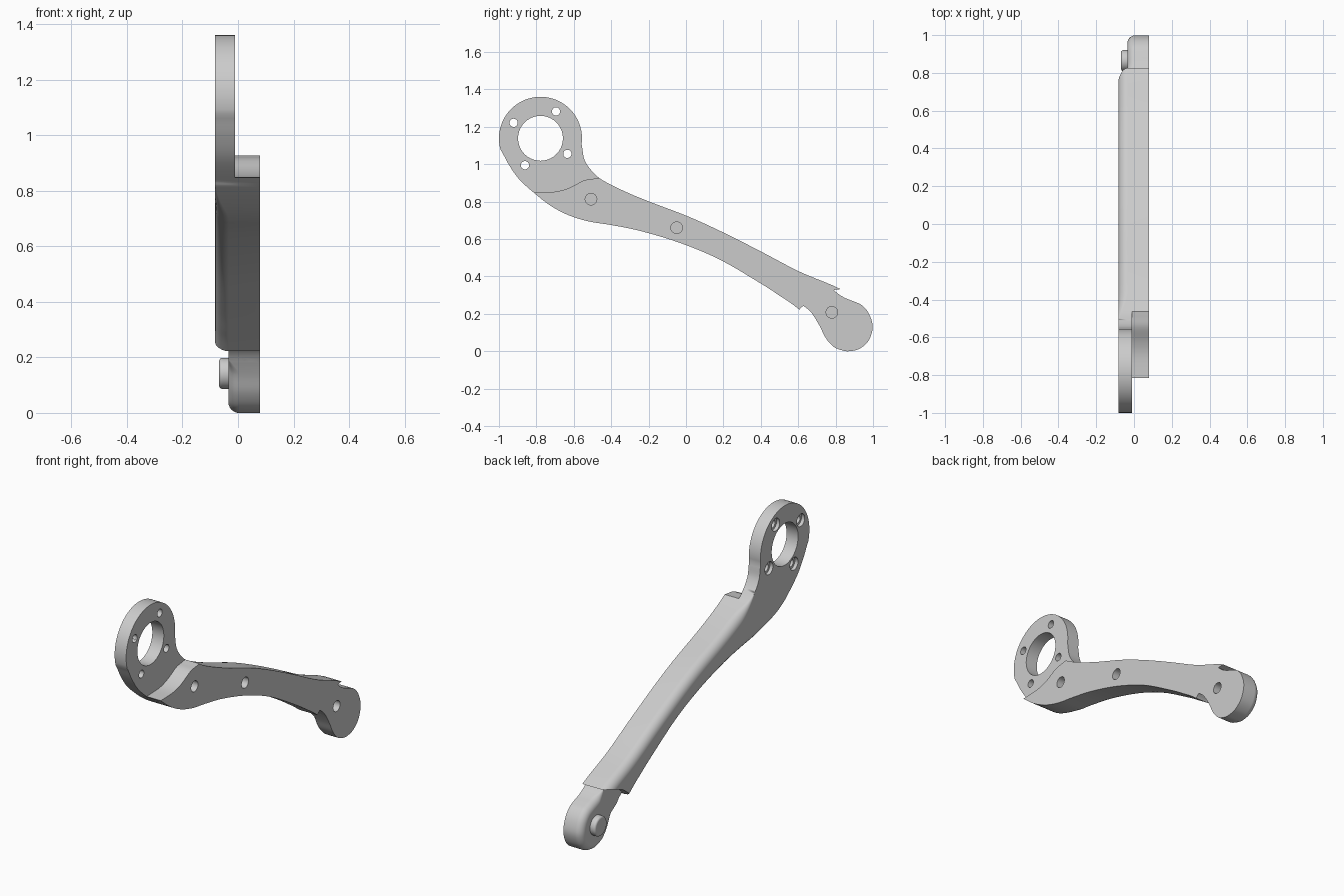
import bpy, bmesh, math
from mathutils import Vector

cube = bpy.data.objects.get("Cube")
if cube:
    bpy.data.objects.remove(cube, do_unlink=True)

grey = bpy.data.materials.new("plain_grey")
grey.use_nodes = True
COLOUR = (0.6, 0.6, 0.6, 1)
grey.diffuse_color = COLOUR
grey.node_tree.nodes["Principled BSDF"].inputs["Base Color"].default_value = COLOUR

BACK, STEP, FRONT = -0.083, -0.01, 0.08   # thickness levels along x
RING = Vector((-0.778, 1.138))            # ring centre in (y, z)


def clamp(t):
    return min(max(t, 0), 1)


def spline(points, steps=5):
    """Smooth open curve through (y, z) points."""
    p = [Vector(q) for q in points]
    p = [2 * p[0] - p[1]] + p + [2 * p[-1] - p[-2]]
    out = []
    for a, b, c, d in zip(p, p[1:], p[2:], p[3:]):
        for i in range(steps):
            t = i / steps
            out.append(0.5 * (2 * b + (c - a) * t + (2 * a - 5 * b + 4 * c - d) * t ** 2
                              + (3 * b - a - 3 * c + d) * t ** 3))
    return out + [p[-2]]


def arc(centre, radius, start, end, count):
    step = math.radians(end - start) / count
    return [Vector(centre) + radius * Vector((math.cos(math.radians(start) + i * step),
                                              math.sin(math.radians(start) + i * step)))
            for i in range(count + 1)]


def slab(name, outline, x0, x1, rounding=None, segments=6):
    """Counter-clockwise (y, z) outline extruded along x, its x0 rim rounded by rounding(point)."""
    pts = [Vector(p) for p in outline]
    n = len(pts)
    radii = [rounding(p) if rounding else 0 for p in pts]
    radii = [r if r > 0.002 else 0 for r in radii]
    bm = bmesh.new()
    levels = [[bm.verts.new((x1, p.x, p.y)) for p in pts]]
    for k in range(segments + 1 if rounding else 1):
        a = math.pi / 2 * k / segments
        level = []
        for i, (p, r) in enumerate(zip(pts, radii)):
            d = (pts[(i + 1) % n] - pts[i - 1]).normalized()
            q = p + Vector((-d.y, d.x)) * r * (1 - math.cos(a))
            level.append(bm.verts.new((x0 + r * (1 - math.sin(a)), q.x, q.y)))
        levels.append(level)
    for low, high in zip(levels, levels[1:]):
        for i in range(n):
            j = (i + 1) % n
            bm.faces.new((low[j], low[i], high[i], high[j]))
    bm.faces.new(levels[0])
    bm.faces.new(levels[-1][::-1])
    bmesh.ops.remove_doubles(bm, verts=bm.verts, dist=1e-5)
    mesh = bpy.data.meshes.new(name)
    bm.to_mesh(mesh)
    bm.free()
    mesh.materials.append(grey)
    obj = bpy.data.objects.new(name, mesh)
    bpy.context.collection.objects.link(obj)
    return obj


def disc(name, centre, radius, x0, x1, rounding=None):
    return slab(name, arc(centre, radius, 0, 360, 40)[:-1], x0, x1, rounding)


def combine(target, tool, operation="DIFFERENCE"):
    mod = target.modifiers.new("combine", "BOOLEAN")
    mod.operation, mod.solver, mod.object = operation, "EXACT", tool
    mod.use_self = True
    bpy.context.view_layer.objects.active = target
    bpy.ops.object.modifier_apply(modifier=mod.name)
    bpy.data.objects.remove(tool, do_unlink=True)


# Arm with ring end, full thickness, running on past its lower end
lower = [(-0.981, 1.06), (-0.944, 0.992), (-0.89, 0.917), (-0.805, 0.84), (-0.72, 0.775),
         (-0.623, 0.725), (-0.516, 0.693), (-0.409, 0.676), (-0.249, 0.644), (-0.035, 0.58),
         (0.18, 0.49), (0.393, 0.366), (0.5, 0.297), (0.607, 0.222), (0.88, 0)]
upper = [(1.03, 0.21), (0.826, 0.332), (0.607, 0.425), (0.393, 0.537), (0.18, 0.644),
         (0, 0.725), (-0.195, 0.799), (-0.329, 0.855), (-0.447, 0.915), (-0.505, 0.965),
         (-0.543, 1.024), (-0.555, 1.088)]


def arm_rounding(p):
    """Rim radius, fading out towards the ring and past the lower end."""
    t = clamp(((p - RING).length - 0.3) / 0.2)
    along = p.dot(Vector((0.87, -0.5)))
    return 0.05 * t * t * (3 - 2 * t) * clamp((0.75 - along) / 0.15)


outline = arc(RING, 0.222, -8, 196, 48) + spline(lower) + spline(upper)
arm = slab("arm", outline, BACK, FRONT, arm_rounding)

# Step that leaves the ring as a thinner plate
step_curve = spline([(-0.805, 0.848), (-0.698, 0.853), (-0.623, 0.874), (-0.548, 0.912),
                     (-0.495, 0.922), (-0.44, 0.93)])
combine(arm, slab("step_cutter", [(-1.2, 0.848)] + step_curve
                  + [(-0.4, 0.98), (-0.4, 1.5), (-1.2, 1.5)], STEP, 0.2))

# Curved cut across the lower end of the arm
end_curve = spline([(0.58, 0.18), (0.607, 0.222), (0.628, 0.243), (0.7, 0.295),
                    (0.785, 0.325), (0.826, 0.332), (0.9, 0.345)])
combine(arm, slab("end_cutter", end_curve[::-1] + [(0.58, -0.1), (1.2, -0.1), (1.2, 0.345)],
                  -0.2, 0.2))

# Foot at the lower end, its rim rounded away from the joint with the arm
JOINT = Vector((0.69, 0.3))
foot_curve = spline([(0.628, 0.243), (0.67, 0.206), (0.714, 0.136), (0.746, 0.072),
                     (0.789, 0.024), (0.837, 0.004), (0.874, 0), (0.928, 0.013),
                     (0.976, 0.056), (0.998, 0.126), (0.981, 0.195), (0.944, 0.243),
                     (0.9, 0.265), (0.858, 0.281), (0.82, 0.302), (0.79, 0.327)])
foot = slab("foot", foot_curve + [(0.74, 0.35), (0.6, 0.265)], -0.035, FRONT,
            lambda p: 0.04 * clamp(((p - JOINT).length - 0.105) / 0.05))
combine(arm, foot, "UNION")

# Pin on the back of the foot
pin = disc("pin", (0.865, 0.142), 0.056, -0.068, 0, lambda p: 0.012)
combine(arm, pin, "UNION")

# Blind holes along the front face
for centre in [(-0.508, 0.813), (-0.05, 0.66), (0.78, 0.208)]:
    combine(arm, disc("blind_hole", centre, 0.031, 0.02, 0.2))

# Ring opening and four counterbored screw holes
combine(arm, disc("ring_opening", RING, 0.12, -0.2, 0.2))
for centre in arc(RING, 0.166, 60, 330, 3):
    combine(arm, disc("screw_hole", centre, 0.022, -0.2, 0.2))
    combine(arm, disc("counterbore", centre, 0.036, -0.2, BACK + 0.02))

# Smooth shading with sharp creases
bpy.ops.object.select_all(action="DESELECT")
arm.select_set(True)
bpy.context.view_layer.objects.active = arm
bpy.ops.object.shade_smooth_by_angle(angle=math.radians(30))
arm.modifiers.new("even_shading", "WEIGHTED_NORMAL").keep_sharp = True
